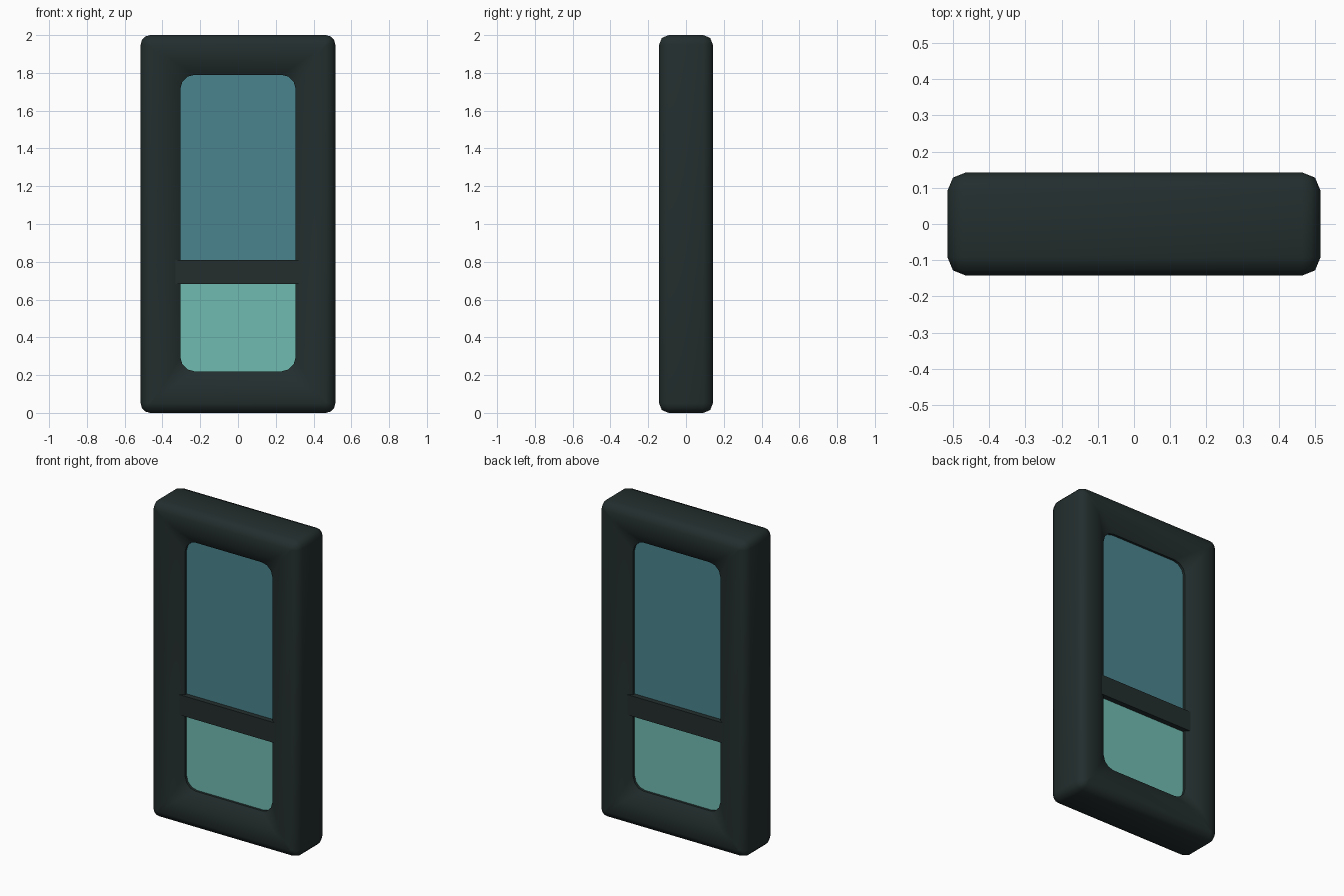
import bpy, bmesh, math

if "Cube" in bpy.data.objects:
    bpy.data.objects.remove(bpy.data.objects["Cube"])


def material(name, rgb):
    m = bpy.data.materials.new(name)
    m.diffuse_color = (*rgb, 1.0)
    m.use_nodes = True
    m.node_tree.nodes["Principled BSDF"].inputs["Base Color"].default_value = m.diffuse_color
    return m


FRAME = material("dark frame", (0.017, 0.027, 0.027))
UPPER = material("blue glass", (0.069, 0.231, 0.266))
LOWER = material("pale green glass", (0.162, 0.503, 0.440))


def rounded_rect(hw, hh, cz, r, y, seg=3):
    """Points of a rounded rectangle standing in the xz plane."""
    pts = []
    for i, (sx, sz) in enumerate(((1, 1), (-1, 1), (-1, -1), (1, -1))):
        for k in range(seg + 1):
            a = math.pi / 2 * (i + k / seg)
            pts.append((sx * (hw - r) + r * math.cos(a), y,
                        cz + sz * (hh - r) + r * math.sin(a)))
    return pts


def finish(bm, name, mat):
    bmesh.ops.recalc_face_normals(bm, faces=bm.faces)
    me = bpy.data.meshes.new(name)
    bm.to_mesh(me)
    bm.free()
    me.materials.append(mat)
    ob = bpy.data.objects.new(name, me)
    bpy.context.collection.objects.link(ob)
    return ob


def box(name, x, y, z0, z1, mat):
    bm = bmesh.new()
    bmesh.ops.create_cube(bm, size=1)
    for v in bm.verts:
        v.co = (v.co.x * 2 * x, v.co.y * 2 * y, (z0 + z1) / 2 + v.co.z * (z1 - z0))
    return finish(bm, name, mat)


# frame: half section from opening to outer side (half width, half height, centre z, radius, depth)
half = [(0.305, 0.785, 1.005, 0.075, 0.092),
        (0.380, 0.865, 1.005, 0.030, 0.142),
        (0.465, 0.950, 1.000, 0.004, 0.142),
        (0.500, 0.985, 1.000, 0.036, 0.128),
        (0.515, 1.000, 1.000, 0.050, 0.092)]
section = [(w, h, c, r, -d) for w, h, c, r, d in half] + half[::-1]
bm = bmesh.new()
loops = [[bm.verts.new(p) for p in rounded_rect(*s)] for s in section]
for a, b in zip(loops, loops[1:] + loops[:1]):
    n = len(a)
    for i in range(n):
        j = (i + 1) % n
        bm.faces.new((a[i], a[j], b[j], b[i]))
frame = finish(bm, "frame", FRAME)
bpy.ops.object.select_all(action='DESELECT')
frame.select_set(True)
bpy.context.view_layer.objects.active = frame
bpy.ops.object.shade_smooth_by_angle(angle=math.radians(50))

# panes run slightly into the frame, cross bar covers their joint
box("upper_pane", 0.312, 0.077, 0.745, 1.797, UPPER)
box("lower_pane", 0.312, 0.077, 0.213, 0.745, LOWER)
box("cross_bar", 0.332, 0.110, 0.682, 0.810, FRAME)
